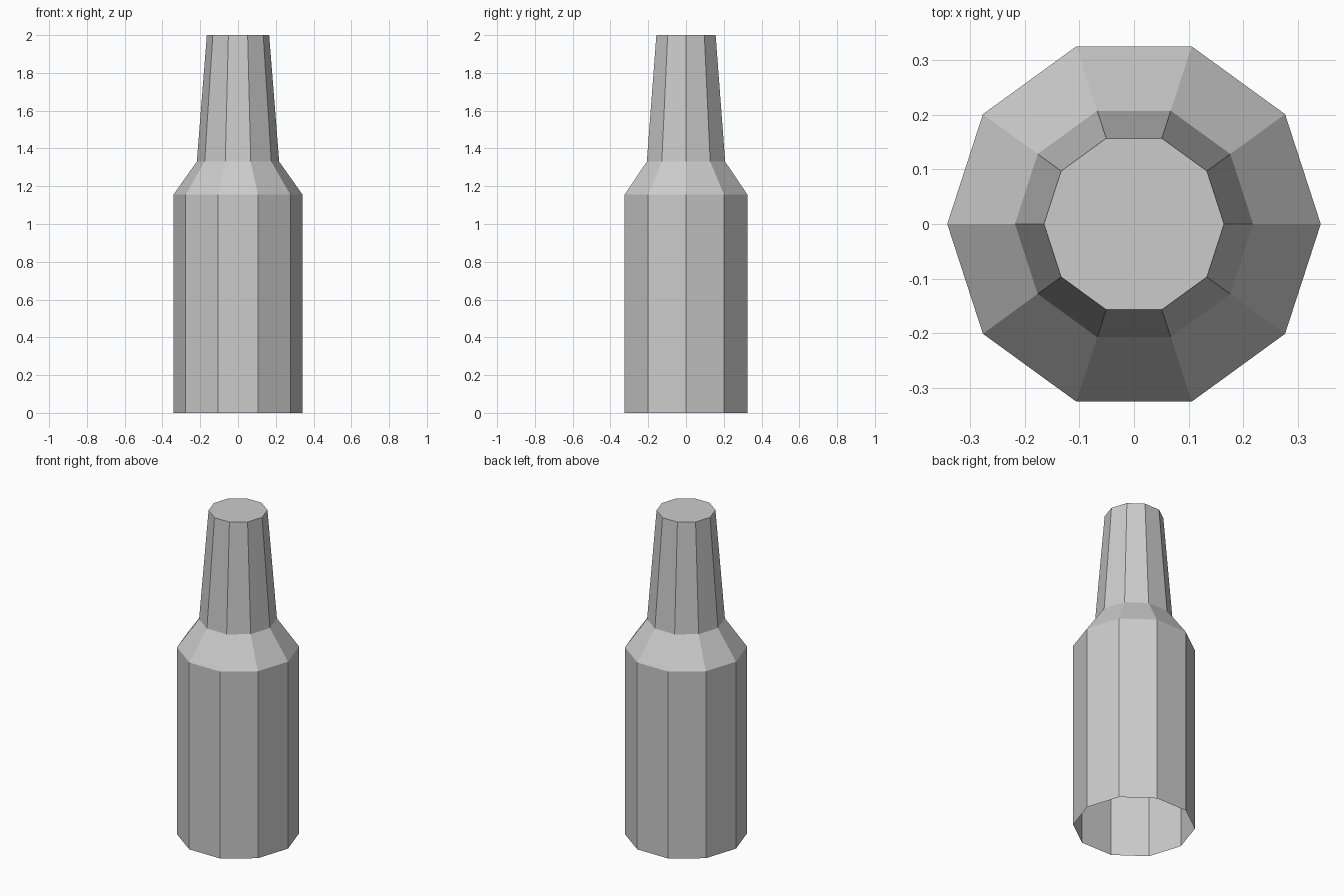
import bpy, bmesh
from math import cos, sin, tau

if "Cube" in bpy.data.objects:
    bpy.data.objects.remove(bpy.data.objects["Cube"])

SIDES = 10
# Bottle profile from base to mouth: (radius, height)
PROFILE = [(0.342, 0.0), (0.342, 1.155), (0.218, 1.33), (0.165, 2.0)]

bm = bmesh.new()
rings = [[bm.verts.new((r * cos(tau * i / SIDES), r * sin(tau * i / SIDES), z))
          for i in range(SIDES)] for r, z in PROFILE]

# Body, shoulder and neck walls
for low, high in zip(rings, rings[1:]):
    for i in range(SIDES):
        j = (i + 1) % SIDES
        bm.faces.new((low[i], low[j], high[j], high[i]))

# Closed top; the base stays open
bm.faces.new(rings[-1])

mesh = bpy.data.meshes.new("bottle")
bm.to_mesh(mesh)
bm.free()
bpy.context.collection.objects.link(bpy.data.objects.new("bottle", mesh))
